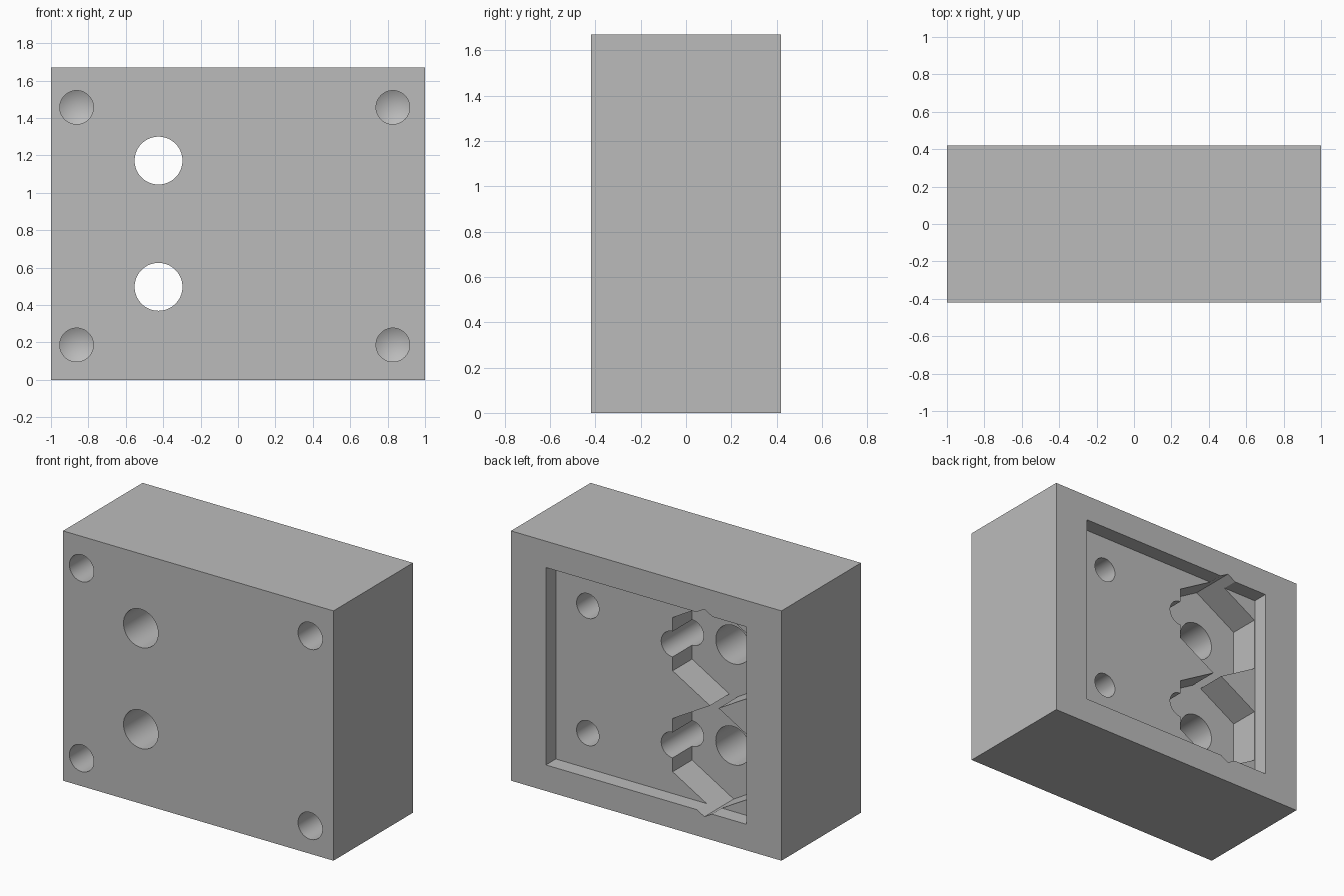
import bpy, bmesh
from math import pi
from mathutils import Matrix

if "Cube" in bpy.data.objects:
    bpy.data.objects.remove(bpy.data.objects["Cube"], do_unlink=True)

HALF_Y, HEIGHT = 0.42, 1.67
POCKET_Y, HEX_Y = 0.315, 0.11      # floors of the two recess levels

grey = bpy.data.materials.new("plain_grey")
grey.use_nodes = True
colour = (0.5, 0.5, 0.5, 1)
grey.diffuse_color = colour
grey.node_tree.nodes["Principled BSDF"].inputs["Base Color"].default_value = colour


def finish(name, bm):
    bmesh.ops.recalc_face_normals(bm, faces=bm.faces)
    mesh = bpy.data.meshes.new(name)
    bm.to_mesh(mesh)
    bm.free()
    mesh.materials.append(grey)
    obj = bpy.data.objects.new(name, mesh)
    bpy.context.collection.objects.link(obj)
    return obj


def box(name, x0, x1, y0, y1, z0, z1):
    bm = bmesh.new()
    place = Matrix.Translation(((x0 + x1) / 2, (y0 + y1) / 2, (z0 + z1) / 2))
    size = Matrix.Diagonal((x1 - x0, y1 - y0, z1 - z0, 1))
    bmesh.ops.create_cube(bm, size=1, matrix=place @ size)
    return finish(name, bm)


def prism(name, x, z, y_open, y_end, radius, sides, tip=0.0):
    """Prism along y from y_open to y_end, with an optional drill tip at y_end."""
    bm = bmesh.new()
    # the circle's first point lies on z, so a hexagon stands on its point
    bmesh.ops.create_cone(bm, cap_ends=True, segments=sides, radius1=radius, radius2=radius,
                          depth=abs(y_end - y_open),
                          matrix=Matrix.Translation((x, (y_open + y_end) / 2, z))
                          @ Matrix.Rotation(pi / 2, 4, "X"))
    if tip:
        cap = min(bm.faces, key=lambda f: abs(f.calc_center_median().y - y_end))
        point = bmesh.ops.poke(bm, faces=[cap])["verts"][0]
        point.co.y += tip if y_end > y_open else -tip
    return finish(name, bm)


block = box("mounting_block", -1, 1, -HALF_Y, HALF_Y, 0, HEIGHT)

# Shallow rectangular recess in the back
cutters = [box("back_recess", -0.742, 0.742, POCKET_Y, 0.6, 0.174, 1.494)]

# Two pointed-up hexagonal pockets, each with a through hole and a side notch
for z in (0.4975, 1.1725):
    cutters.append(prism("hex_pocket", -0.43, z, 0.6, HEX_Y, 0.356, 6))
    cutters.append(prism("through_hole", -0.425, z, 0.6, -0.6, 0.128, 64))
    cutters.append(prism("side_notch", -0.122, z, 0.6, -0.1, 0.085, 48, 0.05))

# Blind screw holes in the front corners
for x in (-0.863, 0.828):
    for z in (0.187, 1.457):
        cutters.append(prism("front_screw_hole", x, z, -0.6, -0.07, 0.09, 48, 0.05))

# Blind holes in the recess floor
for z in (0.41, 1.26):
    cutters.append(prism("recess_hole", 0.506, z, 0.6, 0.0, 0.083, 48, 0.05))

# Cut the block, then discard the cutters
bpy.context.view_layer.objects.active = block
for cutter in cutters:
    mod = block.modifiers.new(cutter.name, "BOOLEAN")
    mod.operation = "DIFFERENCE"
    mod.solver = "EXACT"
    mod.object = cutter
    bpy.ops.object.modifier_apply(modifier=mod.name)
    bpy.data.objects.remove(cutter, do_unlink=True)

# Smooth the round walls, keep the machined edges crisp
bpy.ops.object.select_all(action="DESELECT")
block.select_set(True)
bpy.ops.object.shade_smooth_by_angle(angle=pi / 7)
